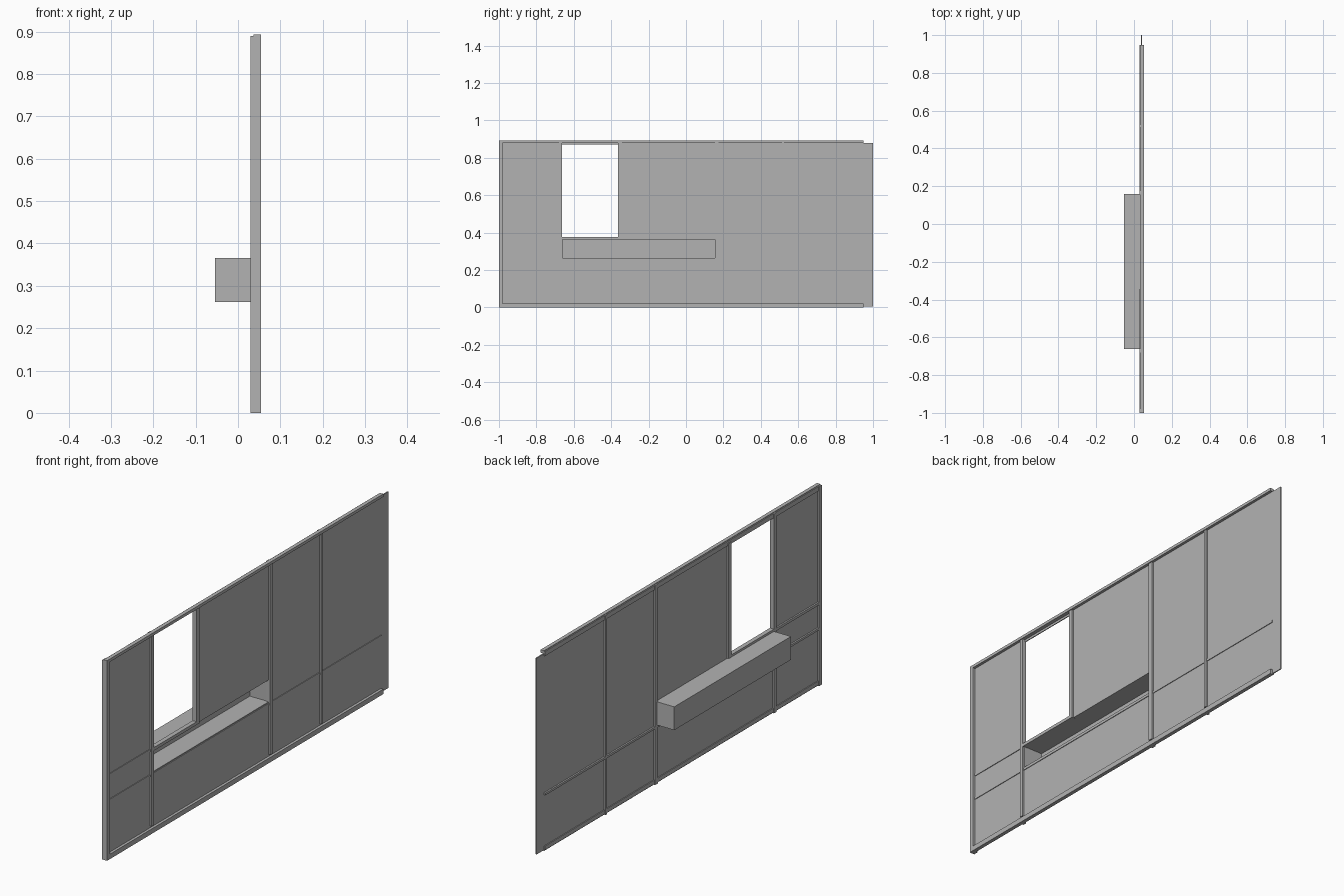
import bpy
import bmesh
from mathutils import Vector

cube = bpy.data.objects.get("Cube")
if cube:
    bpy.data.objects.remove(cube, do_unlink=True)

grey = bpy.data.materials.new("plain grey")
grey.use_nodes = True
grey.diffuse_color = (0.45, 0.45, 0.45, 1)
grey.node_tree.nodes["Principled BSDF"].inputs["Base Color"].default_value = grey.diffuse_color

# Depth layers of the wall along x
BACK, BACK_RAIL, SHEET_BACK, SHEET_FRONT, FRONT = 0.03, 0.033, 0.037, 0.042, 0.054
RAIL_END = 0.948
BASE, TOP = 0.03, 0.88


def box(name, x, y, z, open_front=False):
    """Box spanning three (low, high) ranges, optionally open towards +x."""
    bm = bmesh.new()
    bmesh.ops.create_cube(bm, size=1)
    for v in bm.verts:
        v.co = Vector([lo + (hi - lo) * (c + 0.5) for c, (lo, hi) in zip(v.co, (x, y, z))])
    if open_front:
        bm.normal_update()
        bmesh.ops.delete(bm, geom=[f for f in bm.faces if f.normal.x > 0.9], context='FACES')
    mesh = bpy.data.meshes.new(name)
    bm.to_mesh(mesh)
    bm.free()
    mesh.materials.append(grey)
    obj = bpy.data.objects.new(name, mesh)
    bpy.context.collection.objects.link(obj)
    return obj


# Sheet panels around the window and the niche
sheet = (SHEET_BACK, SHEET_FRONT)
for name, y, z in (
    ("lower_panel", (-1, 0.165), (0.004, 0.262)),
    ("end_panel", (-1, -0.665), (0.262, TOP)),
    ("middle_panel", (-0.353, 0.165), (0.362, TOP)),
    ("narrow_panel", (0.165, 0.52), (0.004, TOP)),
    ("wide_panel", (0.52, 1), (0.004, TOP)),
):
    box(name, sheet, y, z)

# Vertical posts: taller flange behind, shorter strip in front
for name, y in (
    ("window_post", (-0.68, -0.663)),
    ("niche_post", (0.155, 0.175)),
    ("panel_post", (0.513, 0.525)),
):
    box(name + "_back", (BACK, SHEET_BACK), y, (0, 0.89))
    box(name + "_front", (SHEET_BACK, FRONT - 0.004), y, (BASE, TOP))
box("window_jamb", (BACK, FRONT - 0.004), (-0.363, -0.343), (0.365, TOP))
box("end_post", (BACK, FRONT), (-1, -0.98), (0, 0.89))

# Long horizontal rails
length = (-1, RAIL_END)
box("top_rail", (SHEET_BACK, FRONT), length, (TOP, 0.893))
box("top_back_rail", (BACK_RAIL, SHEET_BACK), length, (TOP - 0.01, 0.89))
box("bottom_rail", (SHEET_BACK, FRONT), length, (0, 0.022))
box("bottom_back_rail", (BACK_RAIL, SHEET_BACK), length, (0.004, 0.022))
box("middle_rail", (BACK, SHEET_FRONT + 0.003), length, (0.25, 0.26))
box("short_rail", (BACK, SHEET_FRONT + 0.003), (-1, -0.68), (0.362, 0.374))
box("window_sill", (BACK, FRONT - 0.004), (-0.663, -0.343), (0.362, 0.376))

# Niche tray projecting behind the wall, open at the front
tray = box("niche_tray", (-0.054, SHEET_FRONT), (-0.663, 0.16), (0.262, 0.366), open_front=True)
shell = tray.modifiers.new("thin walls", 'SOLIDIFY')
shell.thickness = 0.004
shell.offset = -1
